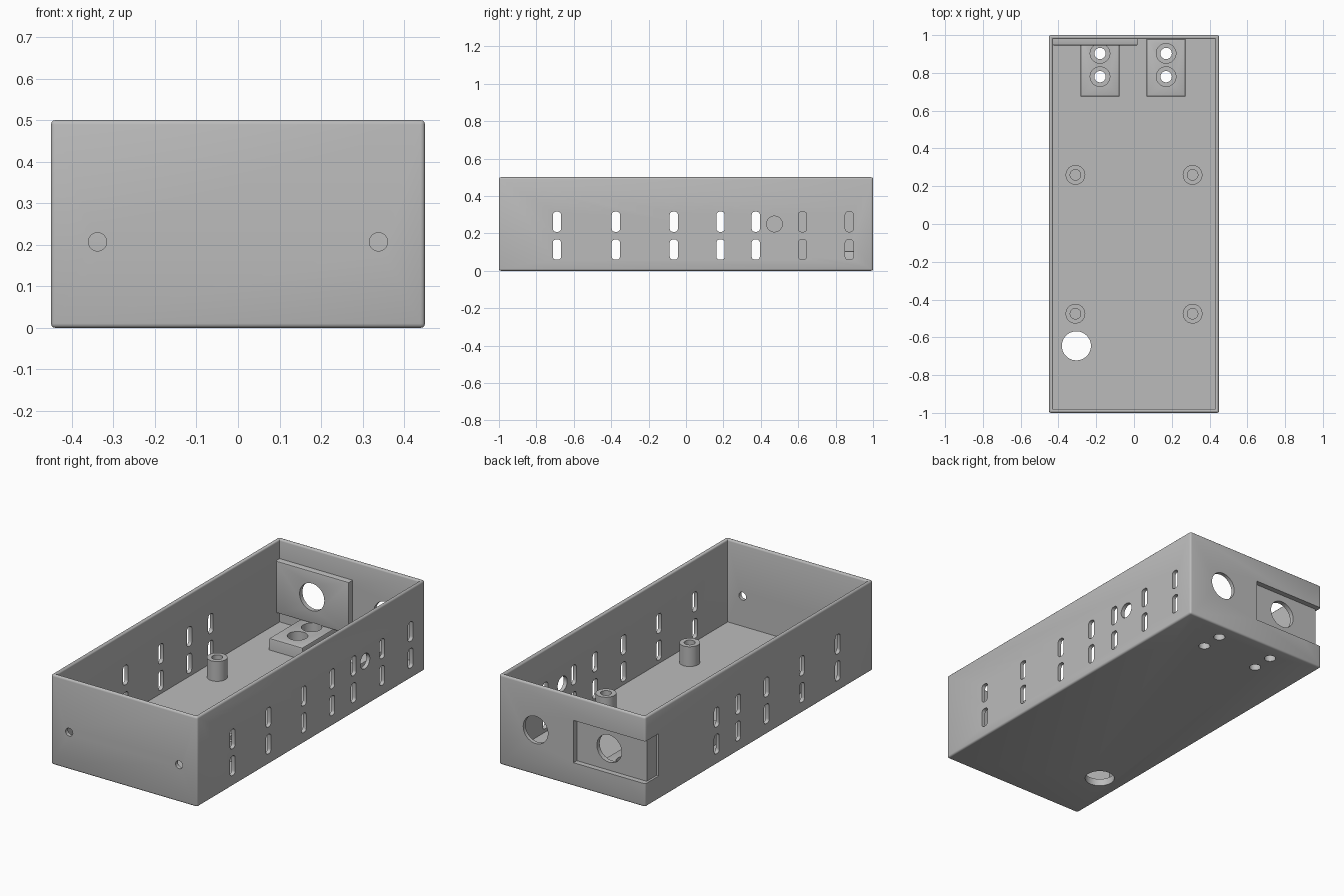
import bpy, bmesh, math
from mathutils import Matrix, Vector

cube = bpy.data.objects.get("Cube")
if cube:
    bpy.data.objects.remove(cube)

grey = bpy.data.materials.new("plain grey")
grey.use_nodes = True
COLOUR = (0.5, 0.5, 0.5, 1)
grey.diffuse_color = COLOUR
grey.node_tree.nodes["Principled BSDF"].inputs["Base Color"].default_value = COLOUR

W, L, H = 0.45, 1.0, 0.5
WALL, FLOOR = 0.03, 0.04
parts, cutters = [], []


def add(name, bm, cutter=False):
    bmesh.ops.recalc_face_normals(bm, faces=bm.faces)
    me = bpy.data.meshes.new(name)
    bm.to_mesh(me)
    bm.free()
    me.materials.append(grey)
    ob = bpy.data.objects.new(name, me)
    bpy.context.scene.collection.objects.link(ob)
    ob.hide_render = cutter
    (cutters if cutter else parts).append(ob)


def box_bm(lo, hi):
    bm = bmesh.new()
    lo, hi = Vector(lo), Vector(hi)
    bmesh.ops.create_cube(bm, size=1, matrix=Matrix.Translation((lo + hi) / 2)
                          @ Matrix.Diagonal((*(hi - lo), 1)))
    return bm


def bevel(bm, edges, width, seg=3):
    bmesh.ops.bevel(bm, geom=edges, offset=width, segments=seg,
                    profile=0.5, affect='EDGES', clamp_overlap=True)


def cylinder(name, centre, r, depth, axis='Z', cutter=True):
    turn = {'X': Matrix.Rotation(math.pi / 2, 4, 'Y'),
            'Y': Matrix.Rotation(math.pi / 2, 4, 'X'),
            'Z': Matrix.Identity(4)}[axis]
    bm = bmesh.new()
    bmesh.ops.create_cone(bm, cap_ends=True, segments=40, radius1=r, radius2=r,
                          depth=depth, matrix=Matrix.Translation(centre) @ turn)
    add(name, bm, cutter)


def bore(name, x, y, r, z0, z1):
    cylinder(name, (x, y, (z0 + z1) / 2), r, z1 - z0)


# Open tray with rounded outer edges and rim
bm = box_bm((-W, -L, 0), (W, L, H))
top = max(bm.faces, key=lambda f: f.calc_center_median().z)
bmesh.ops.inset_region(bm, faces=[top], thickness=WALL)
floor = bmesh.ops.extrude_discrete_faces(bm, faces=[top])["faces"][0]
bmesh.ops.translate(bm, verts=floor.verts, vec=(0, 0, FLOOR - H))
bm.normal_update()
bevel(bm, [e for e in bm.edges if e.calc_face_angle_signed() > 0.1], 0.012)
add("tray", bm)

# Raised panel inside the back wall, behind the outer recess
bm = box_bm((-0.43, 0.945, 0.102), (0.02, 0.98, 0.392))
bevel(bm, [e for e in bm.edges if all(v.co.y < 0.95 for v in e.verts)], 0.008, 2)
add("back_panel", bm)

# Screw blocks on the floor
for side, x in (("right", -0.18), ("left", 0.17)):
    bm = box_bm((x - 0.103, 0.675, 0.02), (x + 0.103, 0.98, 0.105))
    bevel(bm, [e for e in bm.edges if all(v.co.z > 0.1 for v in e.verts)], 0.008, 2)
    add(f"{side}_screw_block", bm)
    for y in (0.78, 0.903):
        bore("counterbore", x, y, 0.052, 0.045, 0.108)
        bore("screw_hole", x, y, 0.03, -0.05, 0.07)

# Standoffs with blind bores
for x in (-0.31, 0.31):
    for y in (-0.475, 0.26):
        cylinder("standoff", (x, y, 0.085), 0.052, 0.13, cutter=False)
        bore("standoff_bore", x, y, 0.028, 0.045, 0.2)

# Vent slots: the rear pairs are only in the left wall
for y in (-0.69, -0.375, -0.065, 0.185, 0.373, 0.623, 0.873):
    for z in (0.113, 0.262):
        for x in ((W, -W) if y < 0.5 else (W,)):
            bm = box_bm((x - 0.06, y - 0.022, z - 0.054),
                        (x + 0.06, y + 0.022, z + 0.054))
            bevel(bm, [e for e in bm.edges
                       if abs(e.verts[0].co.x - e.verts[1].co.x) > 0.1], 0.017, 4)
            add("slot", bm, True)

# Round openings in the walls and floor
cylinder("side_hole", (W, 0.473, 0.25), 0.042, 0.12, 'X')
cylinder("socket_hole", (0.225, L, 0.25), 0.076, 0.15, 'Y')
cylinder("panel_hole", (-0.207, L, 0.25), 0.076, 0.15, 'Y')
bore("cable_hole", -0.305, -0.645, 0.077, -0.05, 0.1)
for x in (-0.338, 0.338):
    cylinder("front_hole", (x, -L, 0.207), 0.022, 0.12, 'Y')

# Recess on the back face that wraps around the right corner
add("back_recess", box_bm((-0.6, 0.97, 0.13), (-0.008, 1.1, 0.365)), True)
add("side_recess", box_bm((-0.6, 0.885, 0.13), (-0.438, 1.09, 0.365)), True)


# Cut every part with the cutters it touches, then drop the cutters
def bounds(ob):
    co = [v.co for v in ob.data.vertices]
    return [(min(c[i] for c in co), max(c[i] for c in co)) for i in range(3)]


def touching(a, b):
    return all(p[0] < q[1] and q[0] < p[1] for p, q in zip(bounds(a), bounds(b)))


for ob in parts:
    for c in cutters:
        if touching(ob, c):
            mod = ob.modifiers.new(c.name, 'BOOLEAN')
            mod.operation, mod.solver, mod.object = 'DIFFERENCE', 'EXACT', c
deps = bpy.context.evaluated_depsgraph_get()
deps.update()
cut = [(ob, bpy.data.meshes.new_from_object(ob.evaluated_get(deps))) for ob in parts]
for ob, me in cut:
    ob.modifiers.clear()
    ob.data = me
for c in cutters:
    bpy.data.objects.remove(c)
bpy.context.view_layer.update()

# Smooth the rounded faces, keep the edges sharp
bpy.ops.object.select_all(action='DESELECT')
for ob in parts:
    ob.select_set(True)
bpy.context.view_layer.objects.active = parts[0]
bpy.ops.object.shade_smooth_by_angle(angle=math.radians(32))
